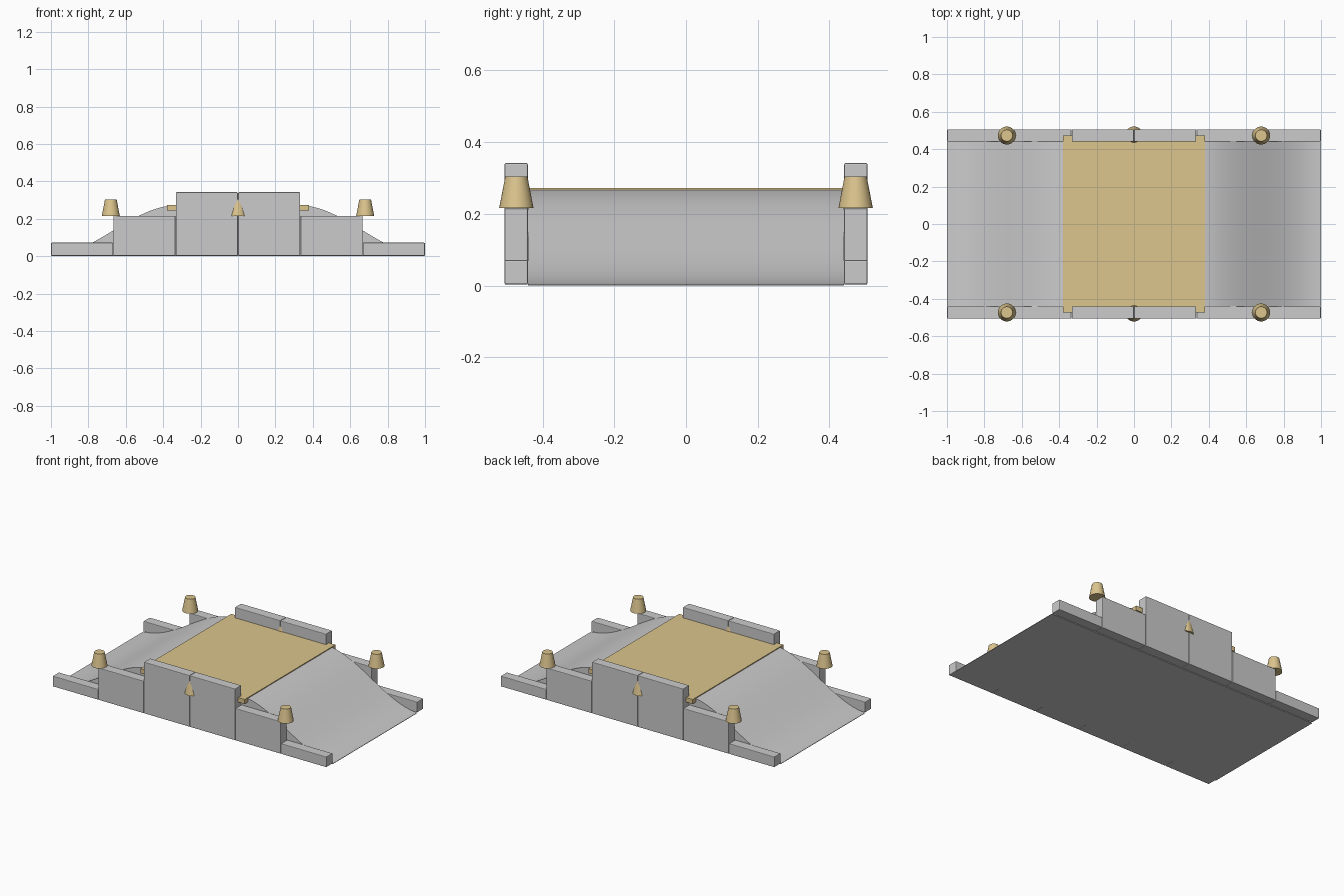
import bpy, bmesh

if "Cube" in bpy.data.objects:
    bpy.data.objects.remove(bpy.data.objects["Cube"])

gold = bpy.data.materials.new("gold")
gold.diffuse_color = (0.72, 0.56, 0.27, 1)
gold.use_nodes = True
gold.node_tree.nodes["Principled BSDF"].inputs["Base Color"].default_value = gold.diffuse_color


def box(name, x0, x1, y0, y1, z0, z1, bevel=0.0, mat=None):
    bpy.ops.mesh.primitive_cube_add(size=1, location=((x0 + x1) / 2, (y0 + y1) / 2, (z0 + z1) / 2))
    o = bpy.context.object
    o.name = name
    o.scale = (x1 - x0, y1 - y0, z1 - z0)
    bpy.ops.object.transform_apply(location=False, rotation=False, scale=True)
    if bevel:
        m = o.modifiers.new("bevel", 'BEVEL')
        m.width = bevel
        m.segments = 2
    if mat:
        o.data.materials.append(mat)
    return o


# Humped roadway: S-curved ramps either side of a flat crown
crown, height, steps = 0.335, 0.271, 24
ramp = []
for i in range(steps + 1):
    t = i / steps
    ramp.append((1 - t * (1 - crown), 0.003 + (height - 0.003) * t * t * (3 - 2 * t)))
profile = [(-1, 0), (1, 0)] + ramp + [(-x, z) for x, z in reversed(ramp)]
bm = bmesh.new()
face = bm.faces.new([bm.verts.new((x, -0.441, z)) for x, z in profile])
res = bmesh.ops.extrude_face_region(bm, geom=[face])
bmesh.ops.translate(bm, vec=(0, 0.882, 0), verts=[v for v in res["geom"] if isinstance(v, bmesh.types.BMVert)])
bmesh.ops.recalc_face_normals(bm, faces=bm.faces)
mesh = bpy.data.meshes.new("roadway")
bm.to_mesh(mesh)
bm.free()
road = bpy.data.objects.new("roadway", mesh)
bpy.context.collection.objects.link(road)
bpy.context.view_layer.objects.active = road
road.select_set(True)
bpy.ops.object.shade_smooth_by_angle()

# Gold deck plate across the crown
box("deck_plate", -0.38, 0.38, -0.473, 0.473, 0.243, 0.273, mat=gold)

# Stepped parapet blocks and lamp caps on both sides
third = 1 / 3
for sy, side in ((-1, "front"), (1, "back")):
    for sx, end in ((-1, "left"), (1, "right")):
        for i, top in enumerate((0.342, 0.215, 0.072)):
            xa, xb = sorted((sx * (i * third + 0.001), sx * ((i + 1) * third - 0.001)))
            ya, yb = sorted((sy * 0.441, sy * 0.506))
            box(f"parapet_{side}_{end}_{i + 1}", xa, xb, ya, yb, 0.003, top, bevel=0.004)
    for x, label in ((-0.68, "left"), (0, "middle"), (0.68, "right")):
        bpy.ops.mesh.primitive_cone_add(vertices=32, radius1=0.048, radius2=0.031, depth=0.088,
                                        location=(x, sy * 0.473, 0.26))
        cap = bpy.context.object
        cap.name = f"lamp_{side}_{label}"
        cap.data.materials.append(gold)
        bpy.ops.object.shade_smooth_by_angle()
